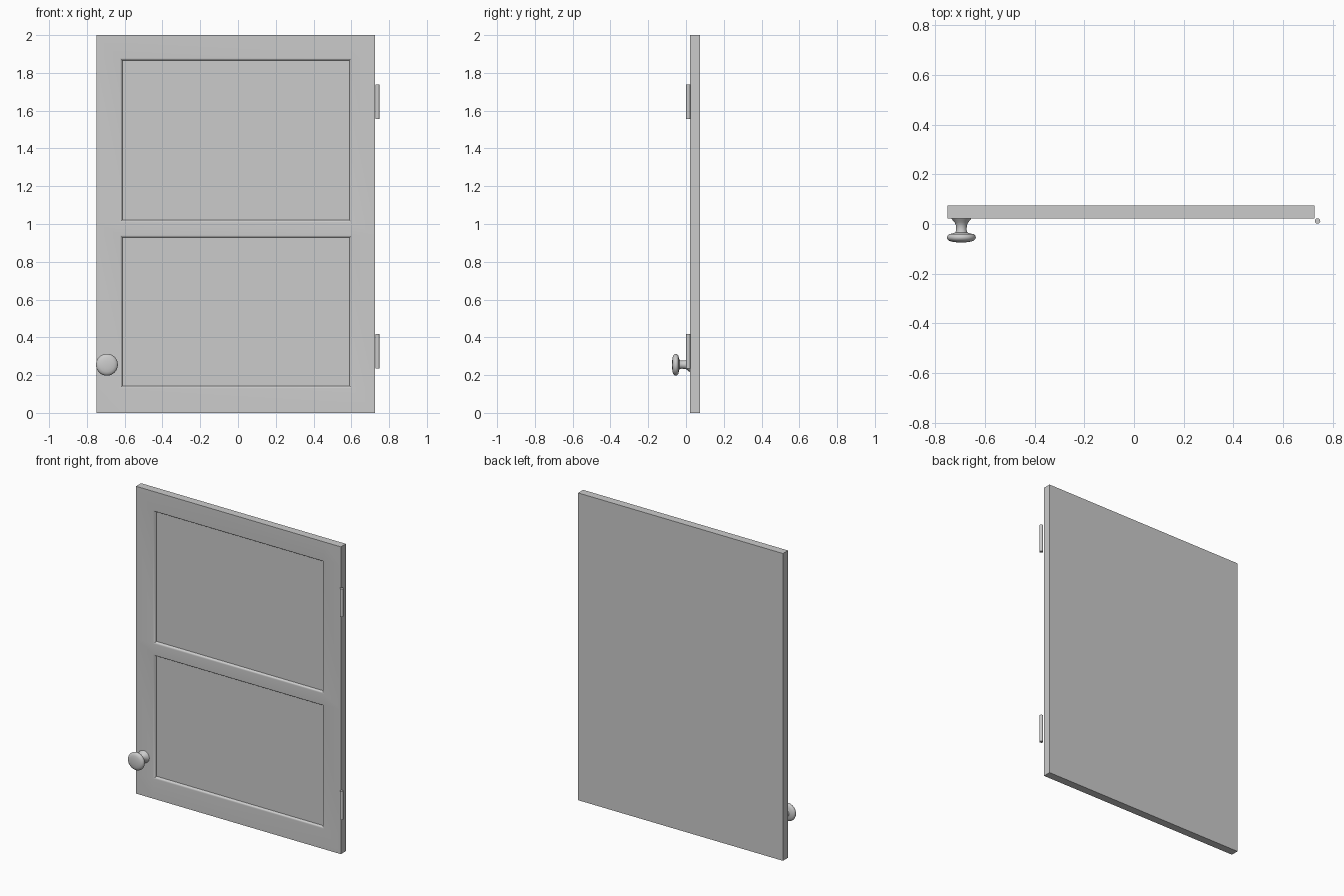
import bpy, bmesh, math
from mathutils import Matrix, Vector

cube = bpy.data.objects.get("Cube")
if cube:
    bpy.data.objects.remove(cube, do_unlink=True)

grey = bpy.data.materials.new("plain grey")
grey.use_nodes = True
grey.diffuse_color = (0.6, 0.6, 0.6, 1)
grey.node_tree.nodes["Principled BSDF"].inputs["Base Color"].default_value = (0.6, 0.6, 0.6, 1)


def finish(bm, name, angle):
    """Turn a bmesh into a named object, smooth below the given angle."""
    mesh = bpy.data.meshes.new(name)
    bmesh.ops.recalc_face_normals(bm, faces=bm.faces)
    bm.to_mesh(mesh)
    bm.free()
    mesh.materials.append(grey)
    obj = bpy.data.objects.new(name, mesh)
    bpy.context.collection.objects.link(obj)
    bpy.ops.object.select_all(action='DESELECT')
    obj.select_set(True)
    bpy.context.view_layer.objects.active = obj
    bpy.ops.object.shade_smooth_by_angle(angle=math.radians(angle))
    return obj


# Door slab, cut into a frame with two panel openings
LEFT, RIGHT, FRONT, BACK, HEIGHT = -0.75, 0.725, 0.022, 0.074, 2.0
OPEN_X = (-0.625, 0.603)
OPEN_Z = ((0.13, 0.941), (1.008, 1.879))
bm = bmesh.new()
size = Vector((RIGHT - LEFT, BACK - FRONT, HEIGHT))
centre = Vector((LEFT + RIGHT, FRONT + BACK, HEIGHT)) / 2
bmesh.ops.create_cube(bm, size=1, matrix=Matrix.LocRotScale(centre, None, size))
cuts = [((x, 0, 0), (1, 0, 0)) for x in OPEN_X]
cuts += [((0, 0, z), (0, 0, 1)) for pair in OPEN_Z for z in pair]
for point, normal in cuts:
    bmesh.ops.bisect_plane(bm, geom=bm.verts[:] + bm.edges[:] + bm.faces[:],
                           plane_co=point, plane_no=normal)
bm.normal_update()
panels = []
for f in bm.faces:
    c = f.calc_center_median()
    if f.normal.y < -0.9 and OPEN_X[0] < c.x < OPEN_X[1]:
        if any(lo < c.z < hi for lo, hi in OPEN_Z):
            panels.append(f)

# Quarter-round moulding stepping down to each recessed panel
WIDTH, DEPTH, STEPS = 0.013, 0.016, 4
for i in range(STEPS):
    a, b = (math.pi / 2 * k / STEPS for k in (i, i + 1))
    bmesh.ops.inset_individual(bm, faces=panels, use_even_offset=True,
                               thickness=WIDTH * (math.sin(b) - math.sin(a)),
                               depth=-DEPTH * (math.cos(a) - math.cos(b)))
finish(bm, "door_panel", 30)

# Turned knob: radius and distance in front of the door
profile = [(0, 0), (0.04, 0), (0.036, 0.006), (0.027, 0.016), (0.022, 0.028),
           (0.021, 0.046), (0.024, 0.056), (0.036, 0.06), (0.05, 0.063),
           (0.056, 0.069), (0.058, 0.076), (0.056, 0.083), (0.05, 0.089),
           (0.038, 0.093), (0.02, 0.0955), (0, 0.096)]
bm = bmesh.new()
verts = [bm.verts.new((r, -d, 0)) for r, d in profile]
edges = [bm.edges.new(pair) for pair in zip(verts, verts[1:])]
bmesh.ops.spin(bm, geom=verts + edges, cent=(0, 0, 0), axis=(0, 1, 0),
               angle=math.tau, steps=32)
bmesh.ops.remove_doubles(bm, verts=bm.verts, dist=0.0001)
knob = finish(bm, "knob", 50)
knob.location = (-0.694, FRONT, 0.255)

# Hinge barrels
for name, z in (("lower_hinge", 0.327), ("upper_hinge", 1.647)):
    bm = bmesh.new()
    bmesh.ops.create_cone(bm, cap_ends=True, segments=20, radius1=0.011,
                          radius2=0.011, depth=0.183)
    hinge = finish(bm, name, 40)
    hinge.location = (0.738, 0.012, z)
